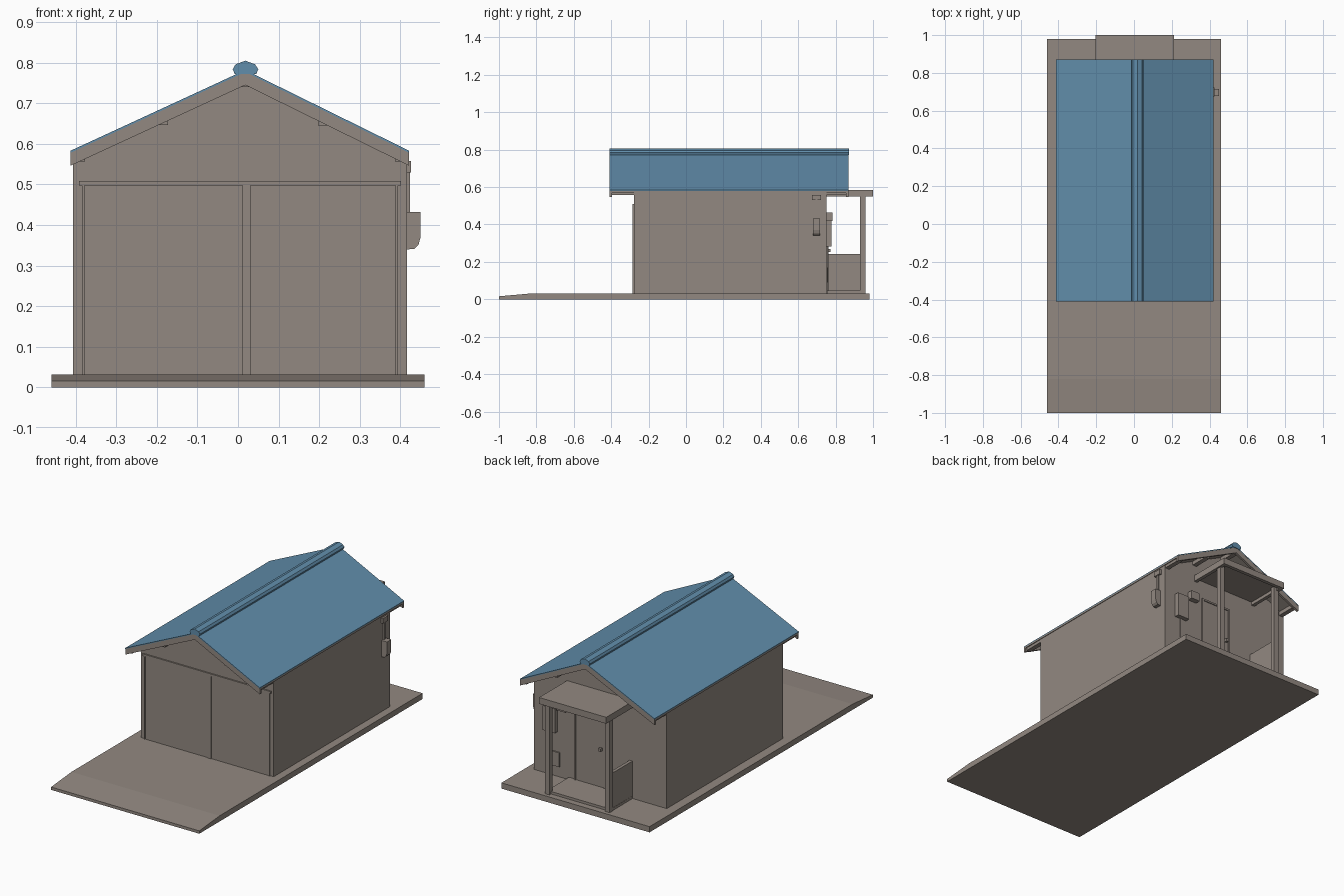
import bpy, bmesh

if "Cube" in bpy.data.objects:
    bpy.data.objects.remove(bpy.data.objects["Cube"])


def material(name, rgb):
    m = bpy.data.materials.new(name)
    m.diffuse_color = (*rgb, 1)
    m.use_nodes = True
    m.node_tree.nodes["Principled BSDF"].inputs["Base Color"].default_value = m.diffuse_color
    return m


BROWN = material("warm_grey_brown", (0.29, 0.25, 0.22))
BLUE = material("roof_blue", (0.12, 0.27, 0.41))


def prism(name, pts, a, b, axis='Y', mat=BROWN):
    """Extrude a 2D outline: (x, z) along Y or (y, z) along X."""
    bm = bmesh.new()

    def at(t):
        return [bm.verts.new((p, t, z) if axis == 'Y' else (t, p, z)) for p, z in pts]

    lo, hi = at(a), at(b)
    bm.faces.new(lo)
    bm.faces.new(hi[::-1])
    n = len(pts)
    for i in range(n):
        j = (i + 1) % n
        bm.faces.new((lo[i], hi[i], hi[j], lo[j]))
    bmesh.ops.recalc_face_normals(bm, faces=bm.faces[:])
    me = bpy.data.meshes.new(name)
    bm.to_mesh(me)
    bm.free()
    me.materials.append(mat)
    ob = bpy.data.objects.new(name, me)
    bpy.context.collection.objects.link(ob)
    return ob


def box(name, x0, x1, y0, y1, z0, z1, mat=BROWN):
    return prism(name, [(x0, z0), (x1, z0), (x1, z1), (x0, z1)], y0, y1, 'Y', mat)


# Roof line, top surface
XL, XR, XM, ZE, ZR = -0.413, 0.422, 0.018, 0.583, 0.782


def roof_z(x):
    t = (x - XL) / (XM - XL) if x < XM else (XR - x) / (XR - XM)
    return ZE + (ZR - ZE) * t


def chevron(name, top, bottom, y0, y1, mat=BROWN):
    line = [(XL, ZE), (XM, ZR), (XR, ZE)]
    pts = [(x, z - top) for x, z in line] + [(x, z - bottom) for x, z in line[::-1]]
    return prism(name, pts, y0, y1, 'Y', mat)


# Ground slab with sloped drive
prism("ground_slab", [(-1, 0), (0.98, 0), (0.98, 0.032), (-0.82, 0.032), (-1, 0.016)],
      -0.46, 0.46, 'X')

# Main walls with gables
WL, WR = -0.407, 0.416
prism("walls", [(WL, 0.03), (WR, 0.03), (WR, roof_z(WR) - 0.012),
                (XM, ZR - 0.012), (WL, roof_z(WL) - 0.012)], -0.278, 0.752)

# Roof sheet, boarding, barge boards and ridge cap
chevron("roof_sheet", 0, 0.005, -0.41, 0.87, BLUE)
chevron("roof_boarding", 0.005, 0.014, -0.408, 0.868)
chevron("front_barge_board", 0.005, 0.037, -0.409, -0.396)
chevron("back_barge_board", 0.005, 0.037, 0.856, 0.869)
prism("ridge_cap", [(-0.008, 0.772), (-0.013, 0.784), (-0.006, 0.796), (0.018, 0.805),
                    (0.042, 0.796), (0.050, 0.784), (0.045, 0.772)], -0.41, 0.872, 'Y', BLUE)

# Purlins carrying the overhangs
for i, x in enumerate((-0.39, -0.185, 0.018, 0.21, 0.4)):
    w = 0.013
    top = min(roof_z(x - w), roof_z(x + w)) - 0.008
    z0 = 0.557 if abs(x) > 0.3 else top - 0.028
    for end, y0, y1 in (("front", -0.4, -0.27), ("back", 0.74, 0.86)):
        box(f"{end}_purlin_{i}", x - w, x + w, y0, y1, z0, top)

# Front sliding doors: rail, posts and leaves
box("door_rail", -0.392, 0.402, -0.286, -0.27, 0.497, 0.509)
for name, x0, x1 in (("left", -0.385, -0.378), ("centre", 0.011, 0.031), ("right", 0.388, 0.394)):
    box(f"{name}_door_post", x0, x1, -0.285, -0.27, 0.03, 0.498)
box("left_door_leaf", -0.379, 0.006, -0.281, -0.27, 0.03, 0.498)
box("right_door_leaf", 0.03, 0.389, -0.281, -0.27, 0.03, 0.498)

# Back porch: floor, canopy, posts, low wall
box("porch_floor", -0.195, 0.2, 0.75, 0.945, 0.03, 0.046)
box("canopy_panel", -0.205, 0.212, 0.75, 1.0, 0.568, 0.585)
box("canopy_front_beam", -0.205, 0.212, 0.98, 1.0, 0.549, 0.57)
for side, x in (("left", -0.205), ("right", 0.192)):
    box(f"canopy_{side}_beam", x, x + 0.02, 0.75, 0.982, 0.549, 0.57)
for side, x in (("left", -0.184), ("right", 0.19)):
    box(f"{side}_porch_post", x - 0.014, x + 0.014, 0.931, 0.959, 0.03, 0.57)
box("porch_low_wall", -0.194, -0.176, 0.75, 0.935, 0.03, 0.242)

# Back door with frame and handle
DX0, DX1, DZ = -0.03, 0.163, 0.46
for name, x0, x1, z0 in (("left_jamb", DX0, DX0 + 0.01, 0.04), ("right_jamb", DX1 - 0.01, DX1, 0.04),
                         ("lintel", DX0, DX1, DZ - 0.01)):
    box(f"back_door_{name}", x0, x1, 0.75, 0.761, z0, DZ)
box("back_door_leaf", DX0 + 0.008, DX1 - 0.008, 0.75, 0.756, 0.046, DZ - 0.008)
box("back_door_handle", -0.01, 0.004, 0.754, 0.772, 0.252, 0.268)

# Service boxes on the back wall
box("meter_box", 0.27, 0.345, 0.75, 0.778, 0.283, 0.42)
box("wall_lamp", 0.2, 0.255, 0.75, 0.782, 0.418, 0.465)
box("lower_service_box", 0.255, 0.3, 0.75, 0.76, 0.09, 0.17)
box("service_pipe", 0.302, 0.312, 0.75, 0.757, 0.03, 0.29)

# Hanging unit on the right wall
box("hanger_cap", 0.41, 0.427, 0.675, 0.722, 0.53, 0.558)
box("hanger_strip", 0.41, 0.4235, 0.693, 0.703, 0.425, 0.535)
prism("hanging_unit", [(0.418, 0.34), (0.434, 0.341), (0.445, 0.352), (0.45, 0.37),
                       (0.45, 0.432), (0.412, 0.432), (0.412, 0.34)], 0.678, 0.716)
